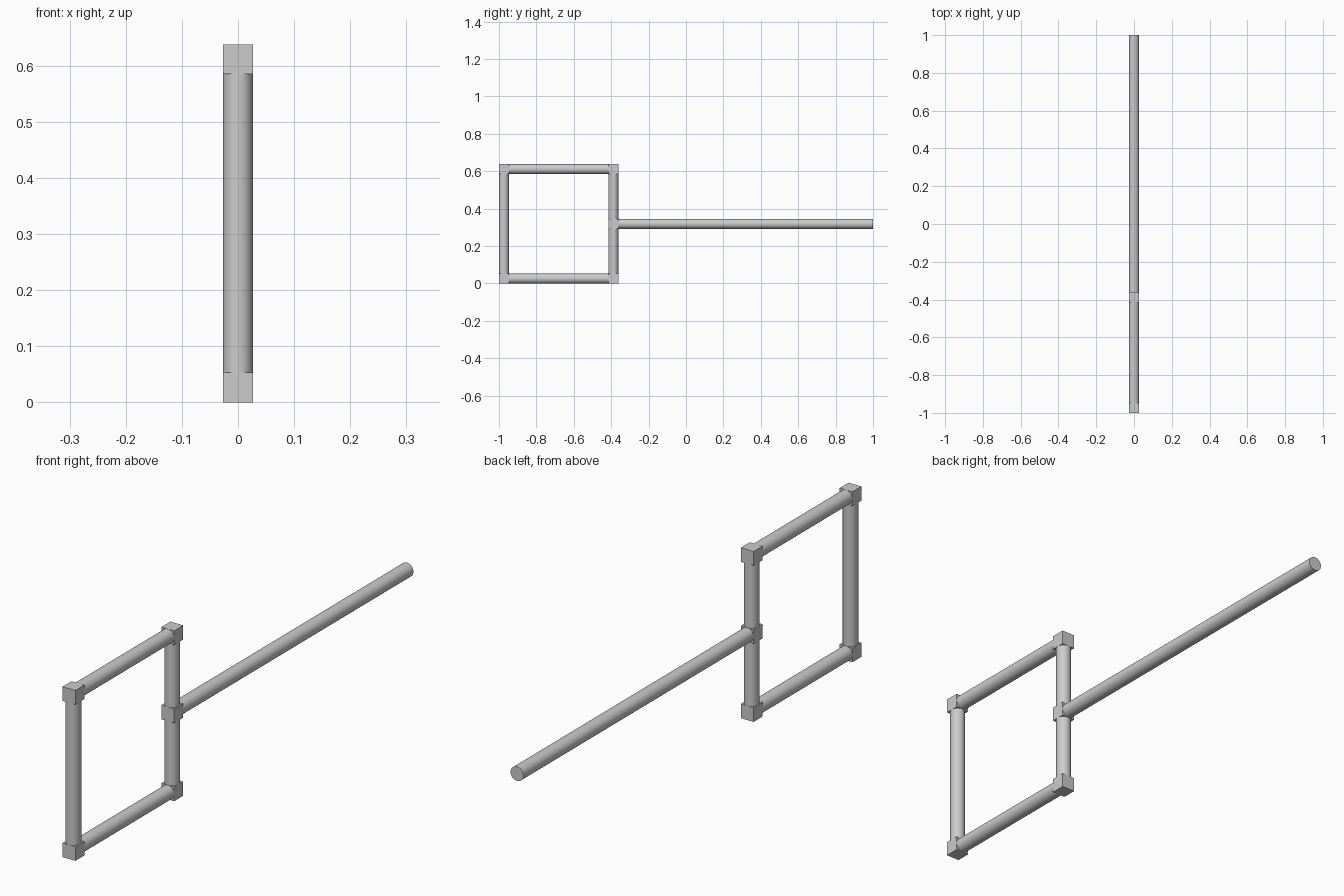
import bpy, math
from mathutils import Vector

if "Cube" in bpy.data.objects:
    bpy.data.objects.remove(bpy.data.objects["Cube"])

S = 0.053            # joint block size = tube diameter
H = 0.638            # outer size of the square frame
Z0, Z1, ZM = S / 2, H - S / 2, H / 2
YF, YB = -1 + S / 2, -1 + H - S / 2


def block(name, y, z):
    bpy.ops.mesh.primitive_cube_add(size=S, location=(0, y, z))
    bpy.context.object.name = name


def tube(name, a, b):
    # round tube between two (y, z) points
    a, b = Vector((0, *a)), Vector((0, *b))
    d = b - a
    bpy.ops.mesh.primitive_cylinder_add(
        vertices=32, radius=S / 2, depth=d.length, location=(a + b) / 2,
        rotation=d.to_track_quat('Z', 'Y').to_euler())
    bpy.context.object.name = name
    bpy.ops.object.shade_smooth_by_angle(angle=math.radians(30))


# joint blocks
for side, y in (("front", YF), ("back", YB)):
    for level, z in (("bottom", Z0), ("top", Z1)):
        block(f"{side}_{level}_joint", y, z)
block("handle_joint", YB, ZM)

# frame tubes, running between block faces
h = S / 2
for level, z in (("bottom", Z0), ("top", Z1)):
    tube(f"{level}_rail", (YF + h, z), (YB - h, z))
tube("front_post", (YF, Z0 + h), (YF, Z1 - h))
tube("back_lower_post", (YB, Z0 + h), (YB, ZM - h))
tube("back_upper_post", (YB, ZM + h), (YB, Z1 - h))

# long handle
tube("handle", (YB + h, ZM), (1, ZM))
